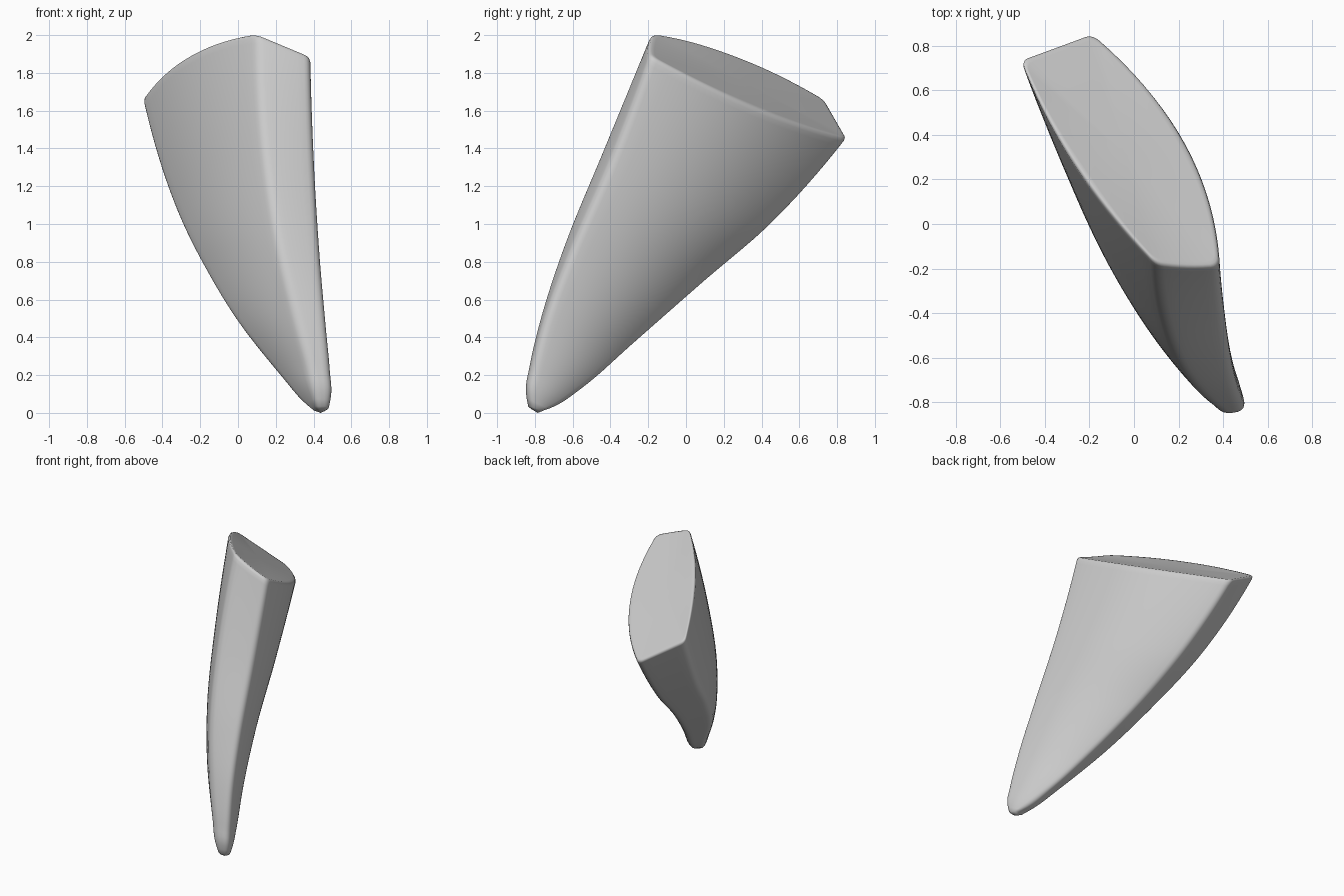
import bpy, bmesh
from mathutils import Vector

if "Cube" in bpy.data.objects:
    bpy.data.objects.remove(bpy.data.objects["Cube"], do_unlink=True)

# Four ridge lines of the fang, from the cut root to the tip
FRONT_RIGHT = [(.10, -.18, 2.01), (.135, -.435, 1.4), (.21, -.64, .9), (.305, -.77, .5),
               (.37, -.83, .25), (.40, -.85, .11), (.42, -.838, .035)]
FRONT_LEFT = [(.385, -.19, 1.89), (.405, -.40, 1.33), (.435, -.61, .85), (.467, -.75, .48),
              (.49, -.815, .23), (.495, -.835, .11), (.48, -.825, .035)]
BACK_LEFT = [(-.19, .858, 1.45), (-.08, .46, 1.0), (.03, .09, .68), (.2, -.28, .355),
             (.34, -.53, .135), (.42, -.68, .035), (.455, -.75, .012)]
BACK_RIGHT = [(-.51, .74, 1.655), (-.362, .37, 1.15), (-.2, .015, .8), (.015, -.335, .45),
              (.215, -.56, .2), (.33, -.69, .065), (.385, -.755, .02)]
RIDGES = [[Vector(p) for p in line] for line in (FRONT_RIGHT, FRONT_LEFT, BACK_LEFT, BACK_RIGHT)]
# Distance of each station along the fang
KNOTS = [0, .62, 1.15, 1.62, 1.93, 2.12, 2.21]
# Outward bulge of each side at the root, and the sample count along it
BULGES = [Vector((0, -.01, 0)), Vector((.13, .035, -.055)), Vector((0, 0, 0)), Vector((-.055, -.02, .062))]
SAMPLES = [6, 18, 6, 18]
ROOT_LENGTHS = [(RIDGES[(i + 1) % 4][0] - RIDGES[i][0]).length for i in range(4)]


def slope(points, i):
    """Tangent of the parabola through three neighbouring stations."""
    m = min(max(i, 1), len(points) - 2)
    before, after = KNOTS[m] - KNOTS[m - 1], KNOTS[m + 1] - KNOTS[m]
    v0 = (points[m] - points[m - 1]) / before
    v1 = (points[m + 1] - points[m]) / after
    bend = (v1 - v0) / (before + after)
    return v0 + bend * (2 * KNOTS[i] - KNOTS[m - 1] - KNOTS[m])


def spline(points, t):
    """Point on a smooth curve that passes through all points."""
    i = max(k for k in range(len(KNOTS) - 1) if KNOTS[k] <= t)
    span = KNOTS[i + 1] - KNOTS[i]
    f = (t - KNOTS[i]) / span
    ease = f * f * (3 - 2 * f)
    return (points[i].lerp(points[i + 1], ease)
            + span * f * (1 - f) * ((1 - f) * slope(points, i) - f * slope(points, i + 1)))


def section(t):
    """Closed outline with bulged sides and rounded corners."""
    corners = [spline(line, t) for line in RIDGES]
    lengths = [(corners[(i + 1) % 4] - corners[i]).length for i in range(4)]

    def side(i, u):
        bulge = BULGES[i] * (lengths[i] / ROOT_LENGTHS[i])
        return corners[i].lerp(corners[(i + 1) % 4], u) + 4 * u * (1 - u) * bulge

    radius = min(.04, .35 * min(lengths))
    ring = []
    for i in range(4):
        cut = radius / lengths[i]
        start, end = side(i - 1, 1 - radius / lengths[i - 1]), side(i, cut)
        for k in range(5):
            f = k / 5
            ring.append(start.lerp(corners[i], f).lerp(corners[i].lerp(end, f), f))
        for k in range(SAMPLES[i]):
            ring.append(side(i, cut + (1 - 2 * cut) * k / SAMPLES[i]))
    return ring


def inset(ring, distance, drop=0):
    centre = sum(ring, Vector()) / len(ring)
    return [p + (centre - p).normalized() * distance - Vector((0, 0, drop)) for p in ring]


# Rounded root rim, the sides, then the blunt tip
root, tip = section(0), section(KNOTS[-1])
rings = [inset(root, .09), inset(root, .035), inset(root, .018), inset(section(.006), .006), section(.022)]
rings += [section(.05 + (KNOTS[-1] - .05) * k / 48) for k in range(49)]
rings.append(inset(tip, .014, .01))

bm = bmesh.new()
loops = [[bm.verts.new(p) for p in ring] for ring in rings]
count = len(root)
for upper, lower in zip(loops, loops[1:]):
    for k in range(count):
        n = (k + 1) % count
        bm.faces.new((upper[k], lower[k], lower[n], upper[n]))

# Close the root and the tip
for loop, centre in ((loops[0], sum(rings[0], Vector()) / count), (loops[-1], Vector((.437, -.785, 0)))):
    hub = bm.verts.new(centre)
    for k in range(count):
        bm.faces.new((loop[k], loop[(k + 1) % count], hub))
bmesh.ops.recalc_face_normals(bm, faces=bm.faces)
mesh = bpy.data.meshes.new("fang")
bm.to_mesh(mesh)
bm.free()

fang = bpy.data.objects.new("fang", mesh)
bpy.context.collection.objects.link(fang)

grey = bpy.data.materials.new("plain grey")
grey.use_nodes = True
grey.diffuse_color = (.6, .6, .6, 1)
grey.node_tree.nodes["Principled BSDF"].inputs["Base Color"].default_value = (.6, .6, .6, 1)
mesh.materials.append(grey)

bpy.context.view_layer.objects.active = fang
fang.select_set(True)
bpy.ops.object.shade_smooth()
